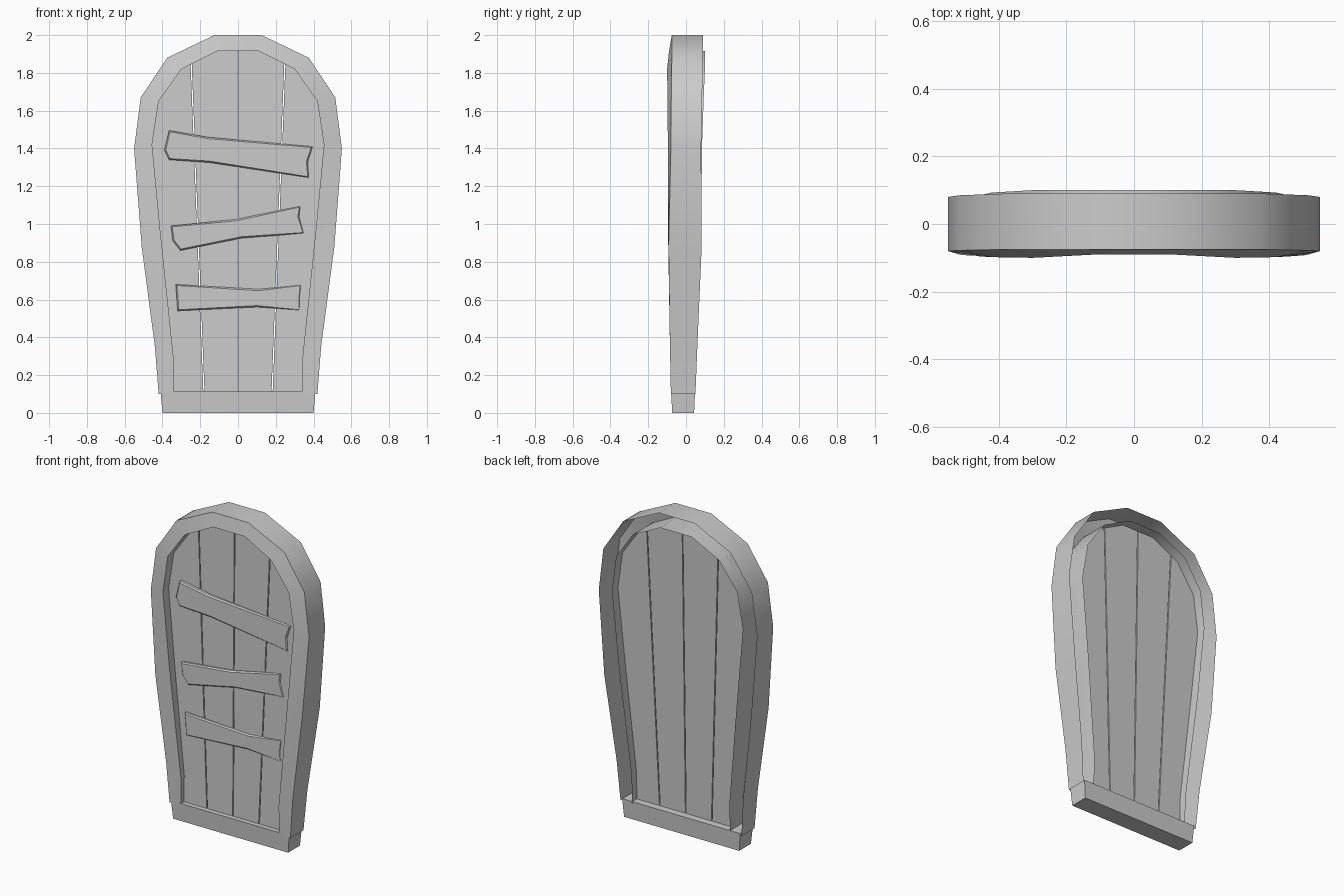
import bpy, bmesh
from math import radians
from mathutils import Vector

cube = bpy.data.objects.get("Cube")
if cube:
    bpy.data.objects.remove(cube, do_unlink=True)

grey = bpy.data.materials.new("plain_grey")
grey.use_nodes = True
grey.diffuse_color = (0.6, 0.6, 0.6, 1)
shader = next(n for n in grey.node_tree.nodes if n.type == 'BSDF_PRINCIPLED')
shader.inputs["Base Color"].default_value = grey.diffuse_color


def finish(bm, name, smooth_angle=0):
    """Turn a bmesh into a named object with the shared material."""
    mesh = bpy.data.meshes.new(name)
    bm.to_mesh(mesh)
    bm.free()
    mesh.materials.append(grey)
    obj = bpy.data.objects.new(name, mesh)
    bpy.context.collection.objects.link(obj)
    if smooth_angle:
        bpy.ops.object.select_all(action='DESELECT')
        obj.select_set(True)
        bpy.context.view_layer.objects.active = obj
        bpy.ops.object.shade_smooth_by_angle(angle=radians(smooth_angle))
    return obj


def slab(outline, y_front, y_back):
    """Extrude an x-z outline along y; returns the bmesh and its front face."""
    bm = bmesh.new()
    back = [bm.verts.new((x, y_back, z)) for x, z in outline]
    front = [bm.verts.new((x, y_front, z)) for x, z in outline]
    count = len(outline)
    for i in range(count):
        j = (i + 1) % count
        bm.faces.new((back[i], back[j], front[j], front[i]))
    bm.faces.new(back)
    face = bm.faces.new(front[::-1])
    bmesh.ops.recalc_face_normals(bm, faces=bm.faces)
    return bm, face


# Half of the arch: x, z, front y, back y for the outer and inner edges
outer = [(.42, .1, -.08, .05), (.44, .35, -.085, .06), (.51, .88, -.092, .083),
         (.55, 1.4, -.08, .08), (.515, 1.67, -.078, .085), (.375, 1.88, -.075, .09),
         (.125, 2, -.075, .09)]
inner = [(.34, .1, -.078, .048), (.34, .28, -.082, .055), (.41, .95, -.095, .08),
         (.455, 1.42, -.096, .085), (.42, 1.65, -.098, .093), (.3, 1.82, -.1, .1),
         (.11, 1.915, -.09, .1)]


def mirrored(half):
    return half + [(-p[0],) + tuple(p[1:]) for p in reversed(half)]


# Frame: outer wall, front face and inner wall, hollow at the back
bm = bmesh.new()
rings = []
for o, n in zip(mirrored(outer), mirrored(inner)):
    section = [(o[0], o[3], o[1]), (o[0], o[2], o[1]),
               (n[0], n[2], n[1]), (n[0], n[3], n[1])]
    rings.append([bm.verts.new(p) for p in section])
for a, b in zip(rings, rings[1:]):
    for j in range(3):
        bm.faces.new((a[j], b[j], b[j + 1], a[j + 1]))
finish(bm, "arched_frame", 40)

# Sill: block under the frame, slightly narrower at the ground
bm = bmesh.new()
bmesh.ops.create_cube(bm, size=1)
for v in bm.verts:
    top = v.co.z > 0
    v.co.x = (.41 if top else .4) * (1 if v.co.x > 0 else -1)
    if v.co.y < 0:
        v.co.y = -.079 if top else -.073
    else:
        v.co.y = .048 if top else .043
    v.co.z = .113 if top else 0
finish(bm, "sill")

# Planks: the arch opening split by thin, slightly fanned gaps
opening = [(p[0], p[1]) for p in mirrored(inner)]
seams = [(-.18, -.25), (0, 0), (.18, .25)]   # x at the bottom and at the top
GAP = .003


def cut(bm, seam, side):
    """Keep the part of a plank on one side of a seam."""
    low, high = Vector((seam[0], 0, .1)), Vector((seam[1], 0, 1.9))
    along = (high - low).normalized()
    normal = Vector((along.z, 0, -along.x)) * side
    geom = bm.verts[:] + bm.edges[:] + bm.faces[:]
    result = bmesh.ops.bisect_plane(bm, geom=geom, plane_co=low + normal * GAP,
                                    plane_no=normal, clear_inner=True)
    edges = [e for e in result["geom_cut"] if isinstance(e, bmesh.types.BMEdge)]
    bmesh.ops.contextual_create(bm, geom=edges)


for i in range(len(seams) + 1):
    bm, _ = slab(opening, -1, 1)
    if i > 0:
        cut(bm, seams[i - 1], 1)
    if i < len(seams):
        cut(bm, seams[i], -1)
    for v in bm.verts:                        # the panel leans back a little
        v.co.y = -.05 + .008 * v.co.z if v.co.y < 0 else .018 * v.co.z
    bmesh.ops.recalc_face_normals(bm, faces=bm.faces)
    finish(bm, f"plank_{i + 1}")

# Slats: three crooked boards with chamfered fronts
slats = {
    "upper_slat": [(-.365, 1.495), (-.16, 1.46), (.395, 1.41), (.37, 1.33),
                   (.375, 1.245), (-.15, 1.325), (-.365, 1.34), (-.39, 1.39)],
    "middle_slat": [(-.355, .99), (-.01, 1.025), (.33, 1.095), (.325, 1.04),
                    (.35, .95), (.02, .925), (-.305, .86), (-.345, .91)],
    "lower_slat": [(-.33, .68), (.11, .655), (.335, .68), (.33, .61),
                   (.33, .54), (.1, .56), (-.32, .54), (-.325, .61)],
}
for name, outline in slats.items():
    bm, face = slab(outline, -.048, -.03)
    bmesh.ops.inset_region(bm, faces=[face], thickness=.008, depth=.008)
    for v in bm.verts:
        v.co.y += .025 * v.co.x
    finish(bm, name)
